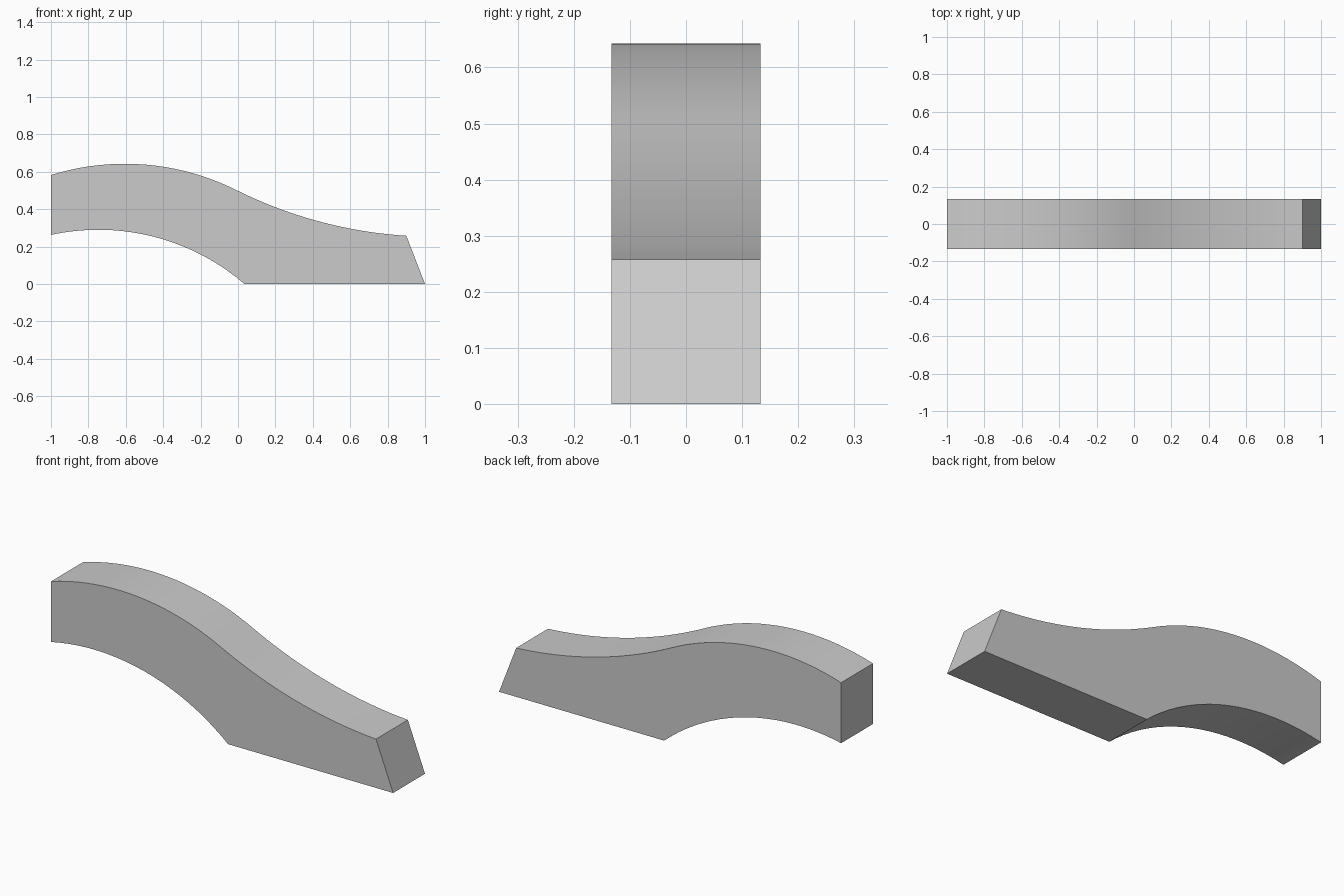
import bpy, bmesh, math

if "Cube" in bpy.data.objects:
    bpy.data.objects.remove(bpy.data.objects["Cube"])

HALF_WIDTH = 0.133
STEPS = 20


def arc(a, m, b, n=STEPS):
    """Points on the circle through a, m, b, running from a to b."""
    (ax, az), (mx, mz), (bx, bz) = a, m, b
    d = 2 * (ax * (mz - bz) + mx * (bz - az) + bx * (az - mz))
    sa, sm, sb = ax**2 + az**2, mx**2 + mz**2, bx**2 + bz**2
    cx = (sa * (mz - bz) + sm * (bz - az) + sb * (az - mz)) / d
    cz = (sa * (bx - mx) + sm * (ax - bx) + sb * (mx - ax)) / d
    r = math.hypot(ax - cx, az - cz)
    t0 = math.atan2(az - cz, ax - cx)
    t1 = math.atan2(bz - cz, bx - cx)
    sweep = (t1 - t0 + math.pi) % (2 * math.pi) - math.pi
    return [(cx + r * math.cos(t0 + sweep * i / n),
             cz + r * math.sin(t0 + sweep * i / n)) for i in range(n + 1)]


# Side profile: arched underside, flat foot, slanted toe, S-curved top
profile = arc((-1, 0.263), (-0.4, 0.239), (0.035, 0))
profile += [(1, 0)]
profile += arc((0.9, 0.258), (0.4, 0.344), (0, 0.498))
profile += arc((0, 0.498), (-0.6, 0.643), (-1, 0.583))[1:]

# Extrude the profile across the width
bm = bmesh.new()
face = bm.faces.new([bm.verts.new((x, -HALF_WIDTH, z)) for x, z in profile])
ext = bmesh.ops.extrude_face_region(bm, geom=[face], use_keep_orig=True)
moved = [v for v in ext["geom"] if isinstance(v, bmesh.types.BMVert)]
bmesh.ops.translate(bm, verts=moved, vec=(0, 2 * HALF_WIDTH, 0))
bmesh.ops.recalc_face_normals(bm, faces=bm.faces)
mesh = bpy.data.meshes.new("curved_bracket")
bm.to_mesh(mesh)
bm.free()

# Curved bracket, smooth along its bends with crisp edges
bracket = bpy.data.objects.new("curved_bracket", mesh)
bpy.context.collection.objects.link(bracket)
bpy.context.view_layer.objects.active = bracket
bracket.select_set(True)
bpy.ops.object.shade_smooth_by_angle(angle=math.radians(30))
